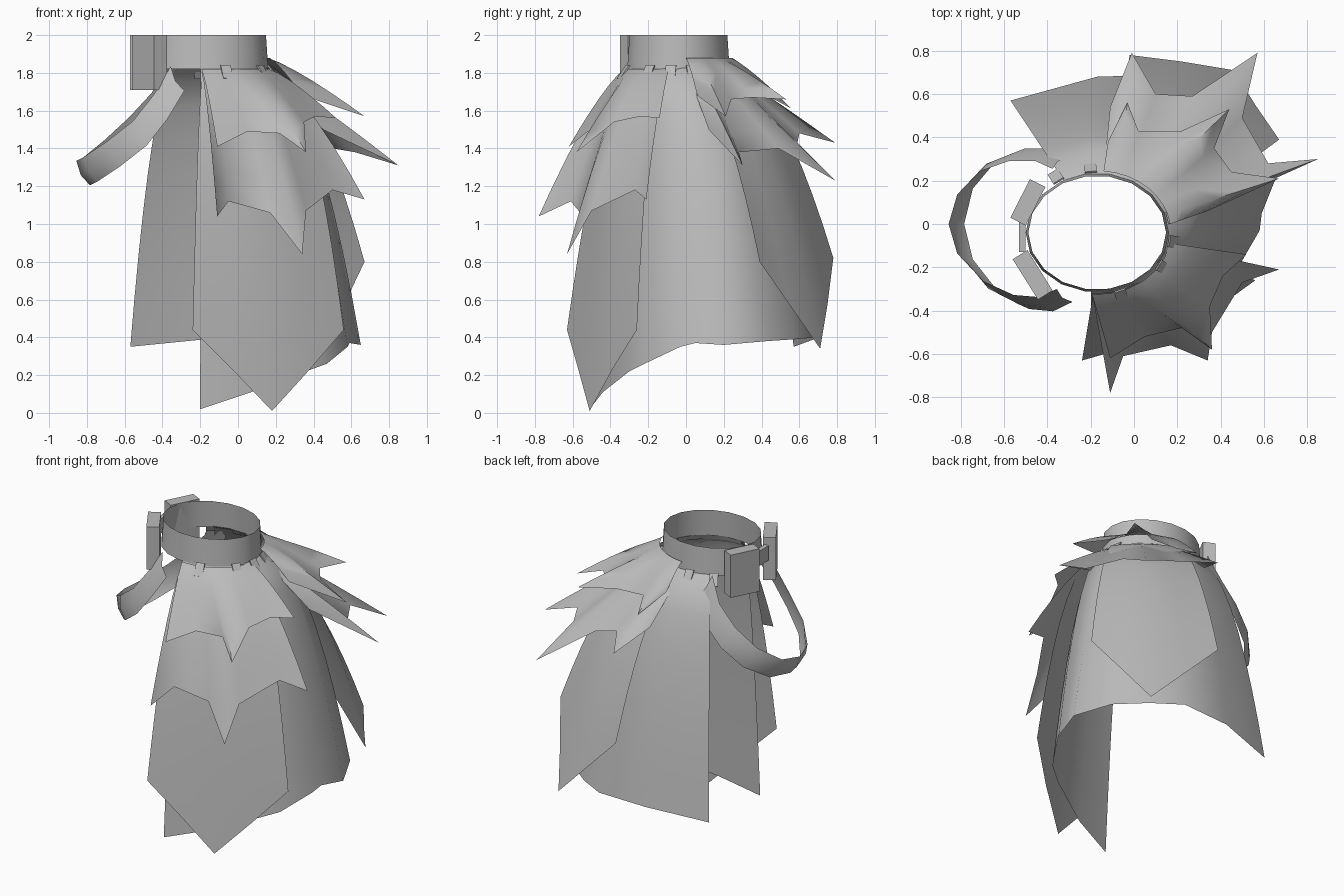
import bpy
import bmesh
from math import cos, sin, radians, pi
from mathutils import Vector

cube = bpy.data.objects.get("Cube")
if cube:
    bpy.data.objects.remove(cube)

grey = bpy.data.materials.new("cloth_grey")
grey.use_nodes = True
grey.diffuse_color = (0.5, 0.5, 0.5, 1)
grey.node_tree.nodes["Principled BSDF"].inputs["Base Color"].default_value = (0.5, 0.5, 0.5, 1)


def waist(deg, z, grow=0.0):
    """Point on the oval waistline."""
    a = radians(deg)
    return Vector((-0.17 + (0.32 + grow) * cos(a), -0.04 + (0.265 + grow) * sin(a), z))


def finish(name, bm):
    mesh = bpy.data.meshes.new(name)
    bm.to_mesh(mesh)
    bm.free()
    mesh.materials.append(grey)
    obj = bpy.data.objects.new(name, mesh)
    bpy.context.collection.objects.link(obj)
    bpy.ops.object.select_all(action='DESELECT')
    obj.select_set(True)
    bpy.context.view_layer.objects.active = obj
    bpy.ops.object.shade_smooth_by_angle(angle=radians(70))
    return obj


def grid(name, columns, closed=False):
    """Skin neighbouring columns of points with quads."""
    bm = bmesh.new()
    cols = [[bm.verts.new(p) for p in col] for col in columns]
    pairs = list(zip(cols, cols[1:]))
    if closed:
        pairs.append((cols[-1], cols[0]))
    for a, b in pairs:
        for i in range(len(a) - 1):
            bm.faces.new((a[i], a[i + 1], b[i + 1], b[i]))
    return finish(name, bm)


def drape(name, start, end, top_z, hem, flare, rows=8, grow=0.0):
    """Cloth hanging from a waist arc to a hem; flare bends it, from first to last column."""
    columns = []
    for i, point in enumerate(hem):
        t = i / (len(hem) - 1)
        top = waist(start + (end - start) * t, top_z, grow)
        low = Vector(point)
        bend = flare[0] + (flare[1] - flare[0]) * t
        col = []
        for r in range(rows + 1):
            s = (r / rows) ** 1.4
            p = top.lerp(low, s ** bend)
            p.z = top.z + (low.z - top.z) * s
            col.append(p)
        columns.append(col)
    return grid(name, columns)


# Belt band
grid("belt", [[waist(a, 2.0, -.002), waist(a, 1.82, .01)] for a in range(0, 360, 20)], True)

# Long underskirt, open on one side, with a pleat at the hip
drape("underskirt", -95, 118, 1.83, [
    (-.2, -.51, .02), (.07, -.44, .11), (.36, -.3, .22), (.47, -.22, .26),
    (.58, -.03, .35), (.59, .05, .37), (.65, .2, .36), (.54, .43, .38),
    (.36, .58, .39), (.17, .69, .4), (-.17, .68, .39), (-.57, .57, .35)], (.5, .48))

# Pointed long panels
drape("front_panel", -93, -14, 1.8, [
    (-.24, -.63, .44), (-.03, -.57, .23), (.18, -.51, .01),
    (.38, -.39, .23), (.56, -.26, .44)], (.6, .42), grow=.01)
drape("back_panel", 80, 10, 1.82, [
    (-.02, .78, .82), (.22, .75, .58), (.46, .71, .34),
    (.56, .55, .57), (.67, .39, .8)], (.55, .55), grow=.01)

# Ragged short tiers
drape("front_lower_tier", -94, -12, 1.81, [
    (-.11, -.78, 1.04), (-.05, -.61, 1.12), (.17, -.56, 1.06), (.34, -.63, .84),
    (.36, -.5, 1.07), (.5, -.27, 1.18), (.67, -.21, 1.13)], (.75, .72), 6, .015)
drape("front_upper_tier", -94, -10, 1.82, [
    (-.11, -.62, 1.41), (.05, -.52, 1.49), (.22, -.48, 1.48), (.36, -.58, 1.38),
    (.35, -.38, 1.54), (.41, -.24, 1.57), (.52, -.14, 1.56)], (.8, .8), 6, .02)
drape("back_lower_tier", 85, 8, 1.81, [
    (-.11, .54, 1.54), (-.01, .79, 1.43), (.1, .6, 1.48), (.27, .59, 1.43),
    (.57, .79, 1.23), (.5, .49, 1.4), (.62, .28, 1.38), (.85, .3, 1.31),
    (.45, .12, 1.5)], (.95, .9), 6, .012)
drape("back_upper_tier", 85, 8, 1.88, [
    (-.12, .38, 1.72), (-.03, .56, 1.61), (.02, .43, 1.68), (.22, .43, 1.67),
    (.44, .53, 1.66), (.37, .35, 1.67), (.45, .24, 1.66), (.67, .21, 1.57),
    (.34, .06, 1.68)], (.82, .82), 6, .02)

# Hanging side strap
path = [(-.32, -.33, 1.77), (-.41, -.37, 1.62), (-.52, -.36, 1.48), (-.66, -.29, 1.37),
        (-.78, -.15, 1.29), (-.82, 0, 1.27), (-.78, .15, 1.29), (-.67, .27, 1.38),
        (-.54, .32, 1.5), (-.42, .32, 1.63), (-.34, .28, 1.79)]
strap = []
for p in map(Vector, path):
    half = Vector((.036, .09 * p.y, -.065))
    out = Vector((-.012, .03 * p.y, -.012))
    strap.append([p - half, p + out, p + half])
grid("side_strap", strap)


def box(name, centre, size, turn):
    bm = bmesh.new()
    bmesh.ops.create_cube(bm, size=1)
    obj = finish(name, bm)
    obj.location = centre
    obj.scale = size
    obj.rotation_euler = turn


# Belt pouches and the plate joining them
box("back_pouch", (-.49, .1, 1.855), (.2, .08, .29), (0, 0, radians(63)))
box("front_pouch", (-.468, -.235, 1.855), (.22, .08, .29), (0, 0, radians(-58)))
box("pouch_link", (-.515, -.06, 1.9), (.03, .14, .1), (0, 0, 0))

# Small flat loops hanging out under the belt
for i, angle in enumerate((-72, -32, -8, 14, 95, 122)):
    box("belt_loop_%d" % (i + 1), waist(angle, 1.805, .04), (.055, .008, .085),
        (radians(-35), 0, radians(angle) + pi / 2))
